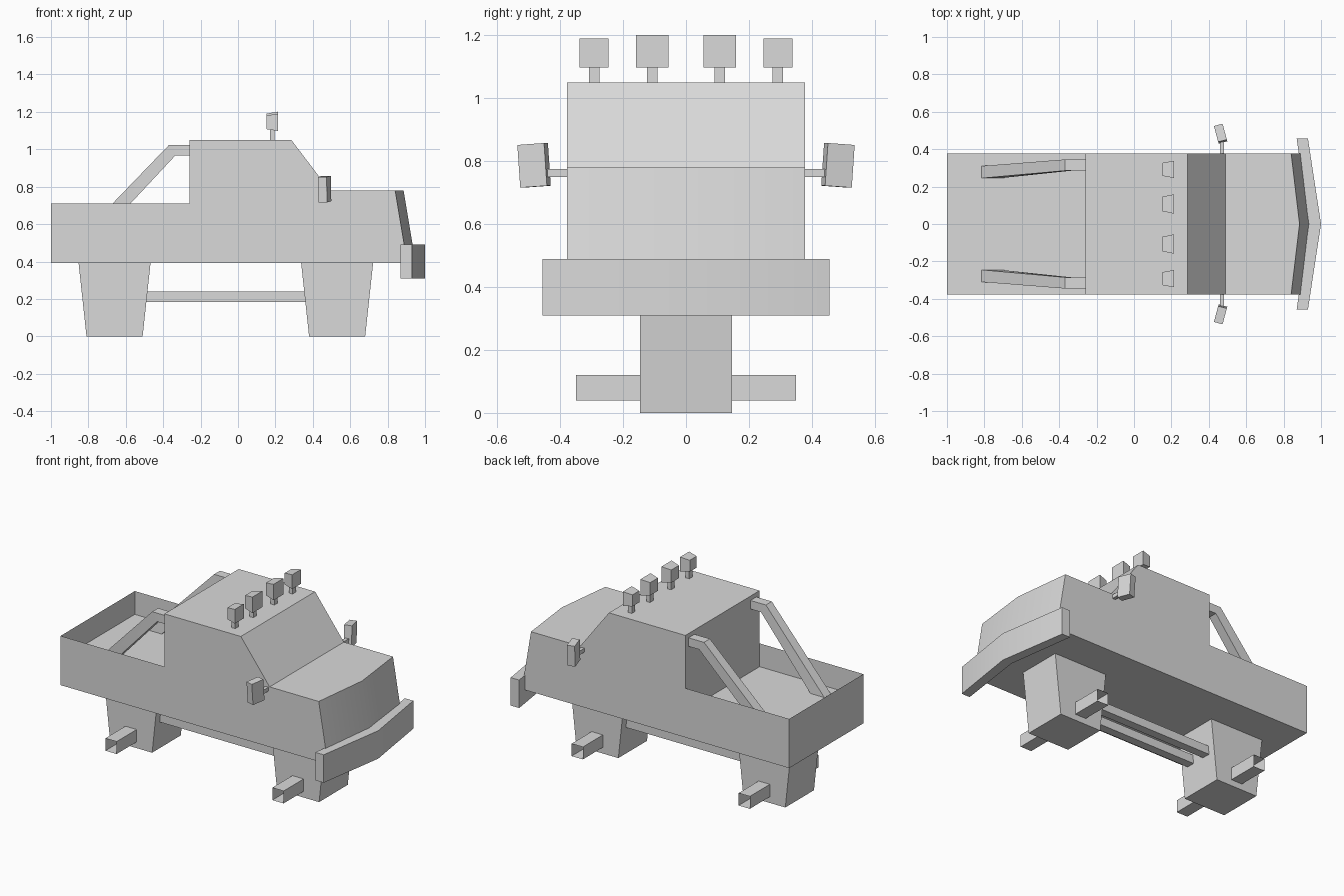
import bpy, bmesh, math
from mathutils import Matrix

if "Cube" in bpy.data.objects:
    bpy.data.objects.remove(bpy.data.objects["Cube"])

grey = bpy.data.materials.new("plain_grey")
grey.use_nodes = True
colour = (0.7, 0.7, 0.7, 1)
grey.diffuse_color = colour
grey.node_tree.nodes["Principled BSDF"].inputs["Base Color"].default_value = colour


def finish(name, bm):
    bmesh.ops.recalc_face_normals(bm, faces=bm.faces)
    mesh = bpy.data.meshes.new(name)
    bm.to_mesh(mesh)
    bm.free()
    mesh.materials.append(grey)
    obj = bpy.data.objects.new(name, mesh)
    bpy.context.collection.objects.link(obj)
    bpy.ops.object.select_all(action='DESELECT')
    obj.select_set(True)
    bpy.context.view_layer.objects.active = obj
    bpy.ops.object.shade_smooth_by_angle(angle=math.radians(30))
    return obj


def loft_mesh(sections, caps=True):
    """Skin a row of matching closed cross-sections."""
    bm = bmesh.new()
    rings = [[bm.verts.new(p) for p in s] for s in sections]
    n = len(rings[0])
    for a, b in zip(rings, rings[1:]):
        for i in range(n):
            j = (i + 1) % n
            bm.faces.new((a[i], a[j], b[j], b[i]))
    if caps:
        bm.faces.new(rings[0])
        bm.faces.new(rings[-1])
    return bm


def loft(name, sections, caps=True):
    return finish(name, loft_mesh(sections, caps))


def rect_x(x, y, z, w, h):
    """Rectangle facing along x."""
    return [(x, y + sy * w / 2, z + sz * h / 2)
            for sy, sz in ((-1, -1), (1, -1), (1, 1), (-1, 1))]


def rect_y(x, y, z, w, h):
    """Rectangle facing along y."""
    return [(x + sx * w / 2, y, z + sz * h / 2)
            for sx, sz in ((-1, -1), (1, -1), (1, 1), (-1, 1))]


def rect_z(x, y, z, w, d):
    """Rectangle facing along z."""
    return [(x + sx * w / 2, y + sy * d / 2, z)
            for sx, sy in ((-1, -1), (1, -1), (1, 1), (-1, 1))]


# Body: side profile swept across the width, with a pointed nose
def body_section(y, nose):
    return [(x, y, z) for x, z in (
        (-1, .393), (.905 + nose, .393), (.84 + nose, .78), (.49, .78),
        (.285, 1.05), (-.26, 1.05), (-.26, .71), (-1, .71))]


half = .378
bm = loft_mesh([body_section(-half, 0), body_section(0, .045), body_section(half, 0)])
# Load bed sunk into the rear deck
deck = [f for f in bm.faces
        if all(abs(v.co.z - .71) < .001 for v in f.verts)]
bmesh.ops.inset_region(bm, faces=deck, thickness=.064, use_even_offset=True)
for v in {v for f in deck for v in f.verts}:
    v.co.z -= .15
finish("body", bm)

# Front bumper, bent to a point
loft("front_bumper", [
    [(x0, y, .31), (x1, y, .31), (x1, y, .49), (x0, y, .49)]
    for y, x0, x1 in ((-.456, .87, .93), (0, .935, 1), (.456, .87, .93))])

# Wheel blocks with open axle tubes
for end, x in (("rear", -.66), ("front", .53)):
    loft(end + "_wheel_block", [rect_z(x, 0, 0, .3, .292), rect_z(x, 0, .393, .385, .292)])
    for side, s in (("right", -1), ("left", 1)):
        loft(f"{end}_axle_tube_{side}",
             [rect_y(x, s * .14, .08, .08, .08), rect_y(x, s * .35, .08, .08, .08)], caps=False)

for side, s in (("right", -1), ("left", 1)):
    # Chassis rails between the wheel blocks
    loft("chassis_rail_" + side,
         [rect_x(-.55, s * .07, .212, .055, .055), rect_x(.42, s * .07, .212, .055, .055)])

    # Roll bars from the cab back to the bed floor
    loft("roll_bar_" + side, [
        [(xl, s * y0, zl), (xl, s * y1, zl), (xu, s * y1, zu), (xu, s * y0, zu)]
        for xl, zl, xu, zu, y0, y1 in (
            (-.26, .967, -.26, 1.022, .285, .345),
            (-.335, .967, -.37, 1.022, .285, .345),
            (-.715, .56, -.815, .56, .245, .31))])

    # Wing mirrors
    loft("mirror_arm_" + side,
         [rect_y(.47, s * .37, .763, .022, .025), rect_y(.47, s * .47, .763, .022, .025)])
    bm = loft_mesh([rect_z(0, 0, -.068, .048, .088), rect_z(0, 0, .068, .048, .088)])
    turn = (Matrix.Translation((.463, s * .483, .787))
            @ Matrix.Rotation(s * math.radians(15), 4, 'Z')
            @ Matrix.Rotation(-s * math.radians(4), 4, 'X'))
    bm.transform(turn)
    finish("mirror_" + side, bm)

    # Roof lamps on posts, the inner pair slightly larger
    for place, y, size in (("inner", .107, .103), ("outer", .292, .092)):
        loft(f"{place}_lamp_post_{side}",
             [rect_z(.183, s * y, 1.04, .026, .033), rect_z(.183, s * y, 1.12, .026, .033)])
        z = 1.098 + size / 2
        loft(f"{place}_lamp_{side}",
             [rect_x(.153, s * y, z, size * .76, size * .8), rect_x(.214, s * y, z, size, size)])
